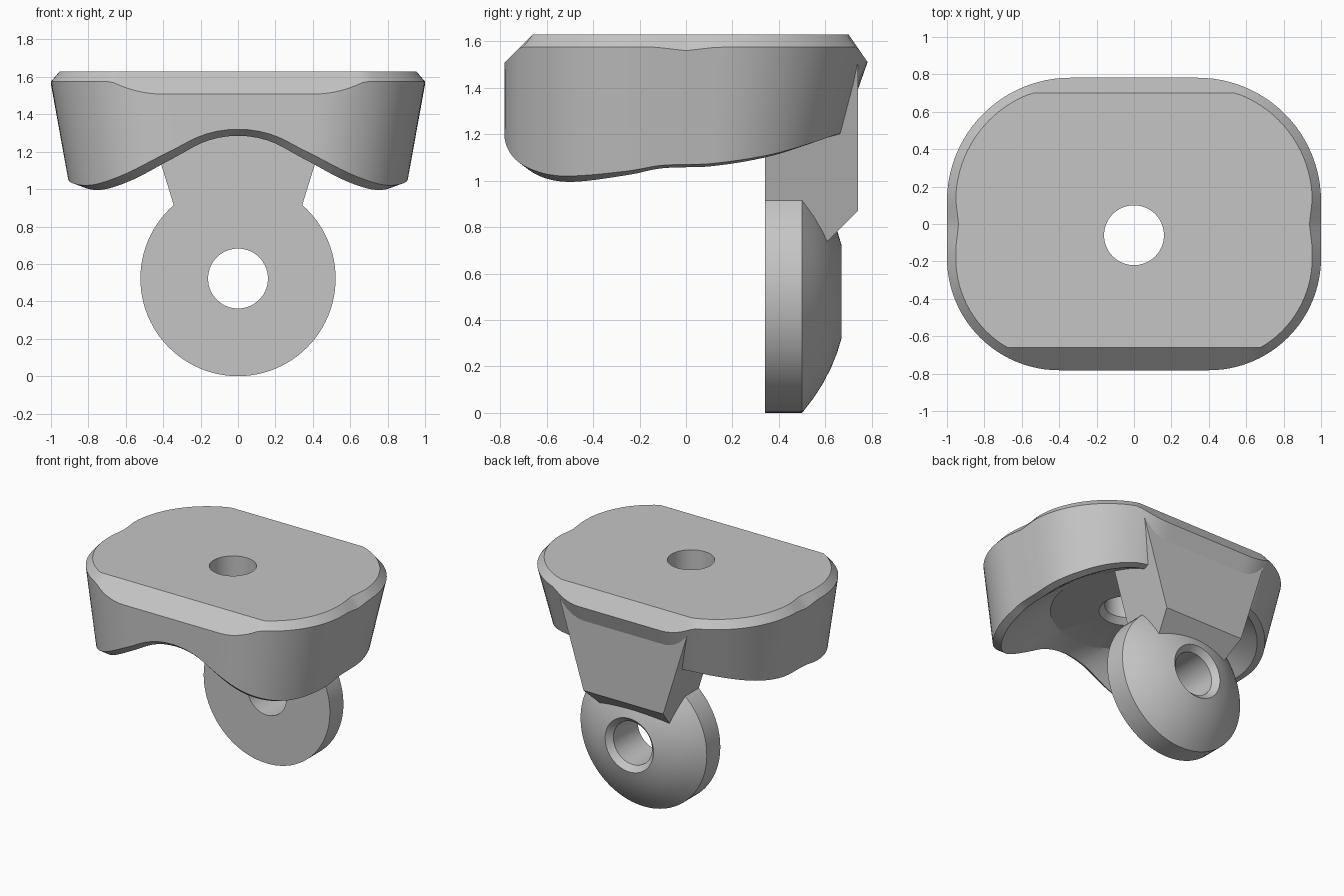
import bpy
import bmesh
import math

cube = bpy.data.objects.get("Cube")
if cube:
    bpy.data.objects.remove(cube)

grey = bpy.data.materials.new("plain_grey")
grey.use_nodes = True
GREY = (0.56, 0.56, 0.56, 1)
grey.diffuse_color = GREY
grey.node_tree.nodes["Principled BSDF"].inputs["Base Color"].default_value = GREY


def finish(name, bm, angle=20):
    bmesh.ops.recalc_face_normals(bm, faces=bm.faces)
    mesh = bpy.data.meshes.new(name)
    bm.to_mesh(mesh)
    bm.free()
    mesh.materials.append(grey)
    obj = bpy.data.objects.new(name, mesh)
    bpy.context.collection.objects.link(obj)
    bpy.ops.object.select_all(action='DESELECT')
    obj.select_set(True)
    bpy.context.view_layer.objects.active = obj
    bpy.ops.object.shade_smooth_by_angle(angle=math.radians(angle))


def ring_solid(name, rings):
    """Join equal-length rings, the last one back to the first."""
    bm = bmesh.new()
    loops = [[bm.verts.new(p) for p in ring] for ring in rings]
    n = len(loops[0])
    for a, b in zip(loops, loops[1:] + loops[:1]):
        for i in range(n):
            j = (i + 1) % n
            bm.faces.new((a[i], a[j], b[j], b[i]))
    finish(name, bm)


# Rounded plan outline of the cap; the back corners are a little rounder
HALF_X, HALF_Y = 1.0, 0.782
FRONT_R, BACK_R = 0.6, 0.66


def outline(steps=24, flat=14):
    corners = []
    for start, sx, sy, r in ((0, 1, 1, BACK_R), (90, -1, 1, BACK_R),
                             (180, -1, -1, FRONT_R), (270, 1, -1, FRONT_R)):
        corners.append((sx * (HALF_X - r), sy * (HALF_Y - r), r, start))
    pts = []
    for k, (cx, cy, r, start) in enumerate(corners):
        for i in range(steps + 1):
            a = math.radians(start + 90 * i / steps)
            pts.append((cx + r * math.cos(a), cy + r * math.sin(a),
                        math.cos(a), math.sin(a)))
        x0, y0, nx, ny = pts[-1]
        x1, y1, r1, _ = corners[(k + 1) % 4]
        x1, y1 = x1 + r1 * nx, y1 + r1 * ny
        for i in range(1, flat):
            t = i / flat
            pts.append((x0 + (x1 - x0) * t, y0 + (y1 - y0) * t, nx, ny))
    return pts


# Wavy lower rim: height against plan angle, front to back
RIM = [(-90, 1.32), (-76, 1.29), (-63, 1.198), (-49, 1.09), (-38, 1.035),
       (-29, 1.02), (-14, 1.042), (-6, 1.066), (8, 1.074), (25, 1.11),
       (43, 1.17), (56, 1.2), (90, 1.2)]


def rim_height(x, y):
    a = math.degrees(math.atan2(y, abs(x)))

    def slope(k):
        if k in (0, len(RIM) - 1):
            return 0
        return (RIM[k + 1][1] - RIM[k - 1][1]) / (RIM[k + 1][0] - RIM[k - 1][0])

    for k in range(len(RIM) - 1):
        (a0, z0), (a1, z1) = RIM[k], RIM[k + 1]
        if a <= a1 or k == len(RIM) - 2:
            h = a1 - a0
            t = min(1, max(0, (a - a0) / h))
            return (z0 * (1 + 2 * t) * (1 - t) ** 2 + slope(k) * h * t * (1 - t) ** 2
                    + z1 * t * t * (3 - 2 * t) + slope(k + 1) * h * t * t * (t - 1))


def wall(x, y, z):
    """Side walls lean in going down; the back leans most, the front is upright."""
    x *= 1 - 0.176 * (1.575 - z)
    if y > 0:
        y *= 1 - 0.45 * max(0, 1.51 - z)
    return x, y, z


TOP, ROOF, HOLE, HY = 1.63, 1.32, 0.16, -0.06
plan = outline()


def circle(r, z):
    pts = []
    for x, y, _, _ in plan:
        d = math.hypot(x, y - HY)
        pts.append((r * x / d, HY + r * (y - HY) / d, z))
    return pts


def pinch(y):
    """Small nick in the chamfer halfway along each side."""
    return 0.015 * max(0, 1 - abs(y) / 0.13)


# Cap: top face, chamfer, walls, wavy rim, hollow underside and through hole
top, shoulder, rim, lip = [], [], [], []
for x, y, nx, ny in plan:
    inset = 0.047 + pinch(y)
    top.append((x - nx * inset, min(0.70, max(-0.66, y - ny * inset)), TOP))
    shoulder.append((x, y, min(1.575 - pinch(y), TOP - (-0.66 - y),
                               TOP - 1.45 * (y - 0.70))))
    px, py, pz = wall(x, y, rim_height(x, y))
    rim.append((px, py, pz))
    lip.append((px * 0.94, py * 0.94, pz - 0.012 - 0.023 * max(0, -ny)))
roof = circle(0.53, ROOF)
hollow = []
for k in range(1, 8):
    s = k / 8
    f = 0.8 * s + 0.2 * math.sin(s * math.pi / 2)
    hollow.append([(a[0] + (b[0] - a[0]) * s, a[1] + (b[1] - a[1]) * s,
                    a[2] + (b[2] - a[2]) * f) for a, b in zip(lip, roof)])
ring_solid("cap", [circle(HOLE, TOP), top, shoulder, rim, lip] + hollow
           + [roof, circle(0.2, ROOF), circle(HOLE, ROOF + 0.04)])

# Domed disc with a countersunk hole, turned about the y axis
profile = [(HOLE, 0.34), (0.522, 0.34), (0.522, 0.50), (0.46, 0.548),
           (0.40, 0.587), (0.33, 0.624), (0.26, 0.652), (0.2, 0.67), (HOLE, 0.63)]
SEG = 96
ring_solid("disc", [[(r * math.cos(2 * math.pi * i / SEG), y,
                      0.522 + r * math.sin(2 * math.pi * i / SEG))
                     for i in range(SEG)] for r, y in profile])

# Flared bracket joining the disc to the cap
side = [(0.34, 0.73), (0.60, 0.73), (0.61, 0.74), (0.74, 0.87),
        (0.74, 1.5), (0.34, 1.5)]
bm = bmesh.new()
ends = []
for s in (1, -1):
    ends.append([bm.verts.new((s * (0.345 + 0.31 * (z - 0.92)), y, z)) for y, z in side])
    bm.faces.new(ends[-1])
for i in range(len(side)):
    j = (i + 1) % len(side)
    bm.faces.new((ends[0][i], ends[0][j], ends[1][j], ends[1][i]))
finish("bracket", bm, 10)
